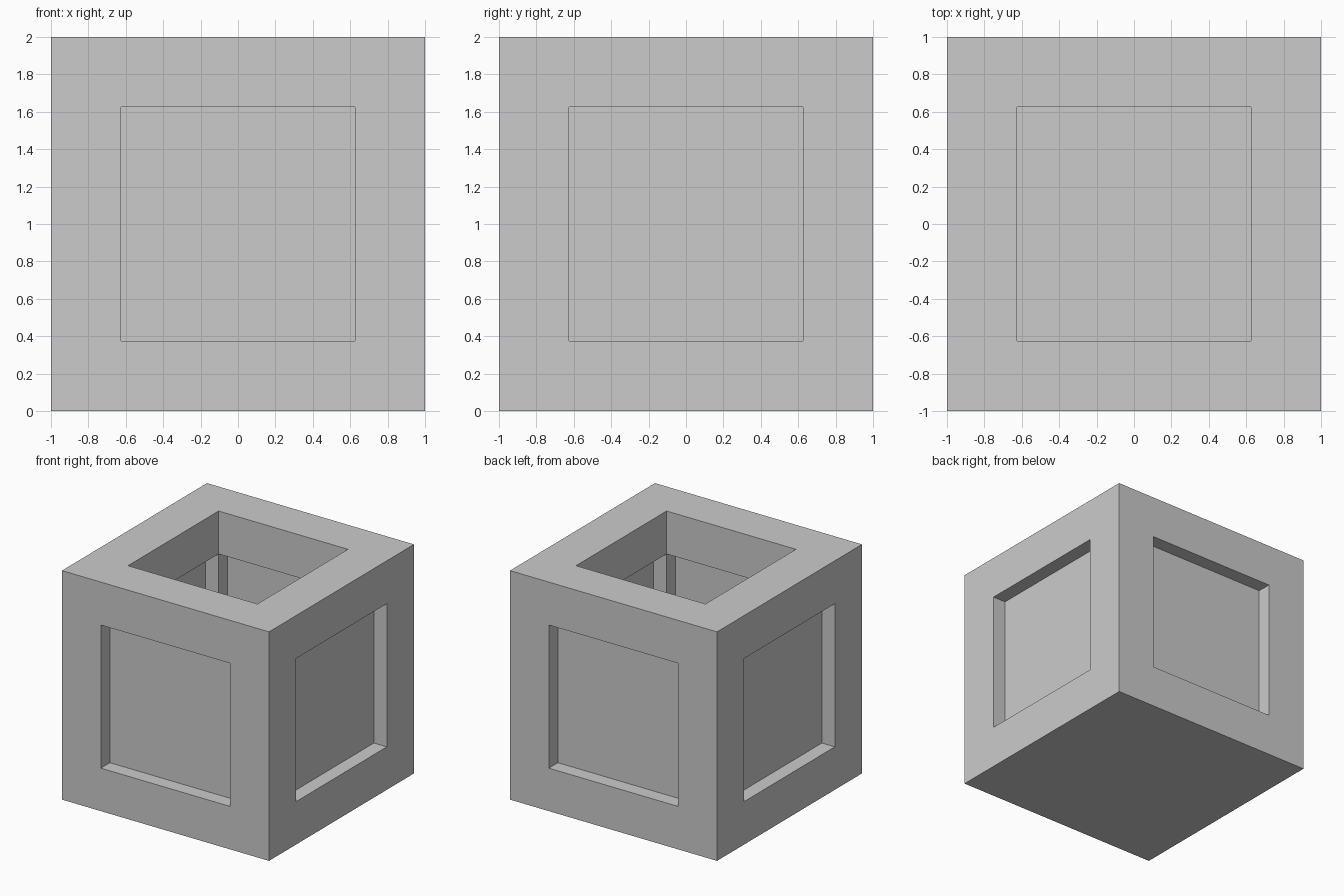
import bpy, bmesh
from mathutils import Matrix, Vector

if "Cube" in bpy.data.objects:
    bpy.data.objects.remove(bpy.data.objects["Cube"])

BEAM = 0.375    # thickness of the frame beams
RECESS = 0.125  # how far each panel sits back, outside and inside


def extrude(bm, face, offset):
    """Extrude one face by an offset and return the new cap face."""
    cap = bmesh.ops.extrude_discrete_faces(bm, faces=[face])["faces"][0]
    bmesh.ops.translate(bm, verts=cap.verts, vec=offset)
    return cap


bm = bmesh.new()
bmesh.ops.create_cube(bm, size=2, matrix=Matrix.Translation((0, 0, 1)))
bm.normal_update()
sides = [f for f in bm.faces if abs(f.normal.z) < 0.5]
top = next(f for f in bm.faces if f.normal.z > 0.5)

# Frame borders on the four sides and the top
bmesh.ops.inset_individual(bm, faces=sides + [top], thickness=BEAM,
                           use_even_offset=True)

# Recessed outer panels
for f in sides:
    f.normal_update()
    extrude(bm, f, -f.normal * RECESS)

# Open top: rim depth first, then down to the floor
top = extrude(bm, top, Vector((0, 0, -BEAM)))
floor = extrude(bm, top, Vector((0, 0, -(2 - 2 * BEAM))))

# Matching recesses on the inside of the four walls
bm.normal_update()
inner_walls = [e.link_faces[0] if e.link_faces[1] == floor else e.link_faces[1]
               for e in floor.edges]
for f in inner_walls:
    extrude(bm, f, -f.normal * RECESS)

bmesh.ops.recalc_face_normals(bm, faces=bm.faces)
mesh = bpy.data.meshes.new("open_crate")
bm.to_mesh(mesh)
bm.free()
crate = bpy.data.objects.new("open_crate", mesh)
bpy.context.collection.objects.link(crate)
